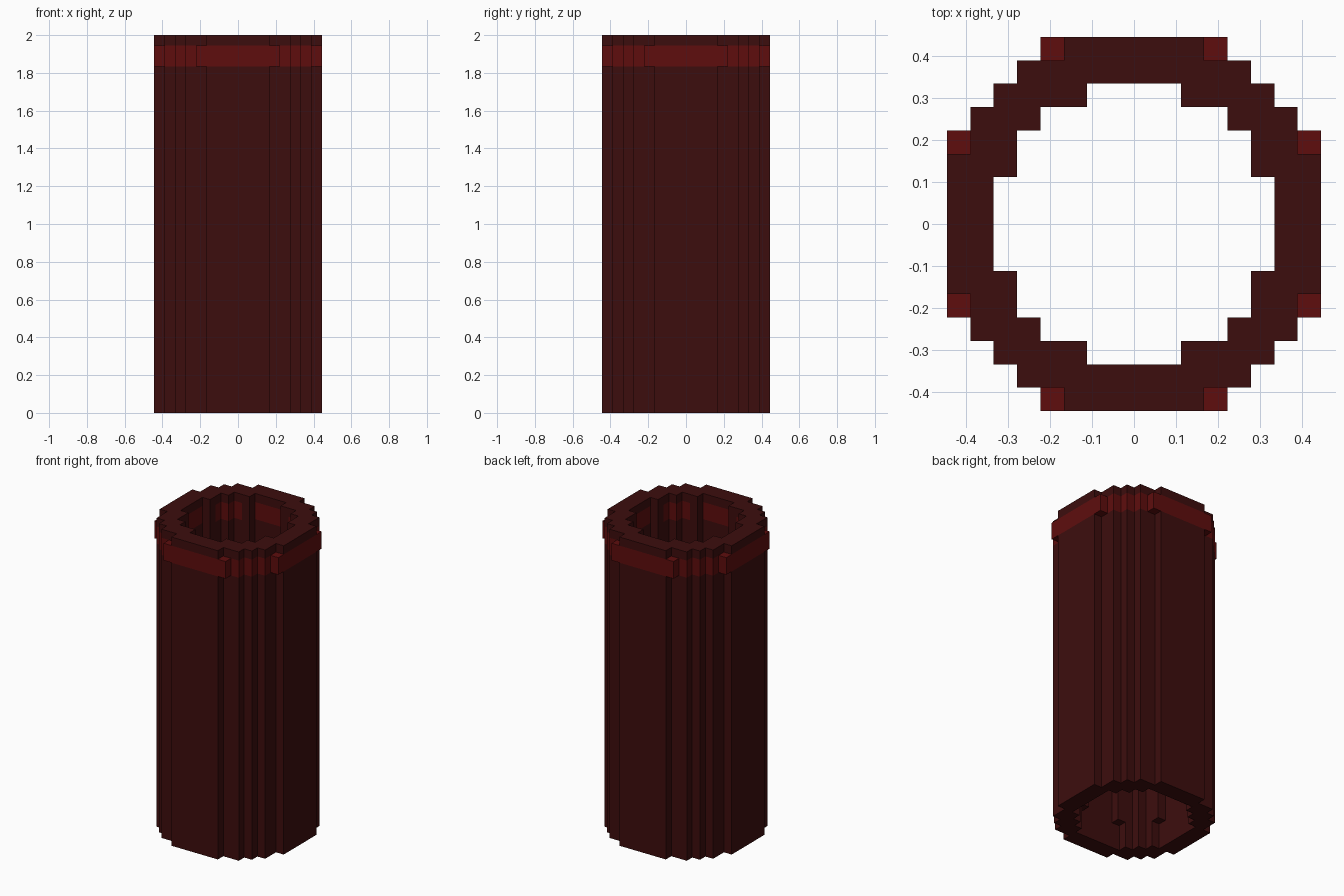
import bpy, bmesh

if "Cube" in bpy.data.objects:
    bpy.data.objects.remove(bpy.data.objects["Cube"])

U = 2 / 36                                  # block size: 16 x 16 x 36 blocks
OUTER = [8, 8, 8, 7, 7, 6, 5, 3]            # half width of the outside per row
INNER = [6, 6, 5, 5, 4, 2, 0, 0]            # half width of the bore per row
POSTS = {(2, 5), (5, 2)}                    # inner ribs, absent near the base
LUGS = {(3, 7), (7, 3)}                     # extra corners on the coloured band
LEVELS = [0, 3, 33, 35, 36]                 # base, shaft, band, rim


def solid(x, y, layer):
    if not 0 <= layer < 4:
        return False
    q = (x if x >= 0 else -x - 1, y if y >= 0 else -y - 1)
    if max(q) > 7:
        return False
    if q in LUGS:
        return layer == 2
    if q in POSTS:
        return layer > 0
    return INNER[q[1]] <= q[0] < OUTER[q[1]]


def colour(x, y, layer):
    q = (x if x >= 0 else -x - 1, y if y >= 0 else -y - 1)
    return 1 if layer == 2 and q not in POSTS else 0


def material(name, rgb):
    m = bpy.data.materials.new(name)
    m.diffuse_color = (*rgb, 1)
    m.use_nodes = True
    m.node_tree.nodes["Principled BSDF"].inputs["Base Color"].default_value = m.diffuse_color
    return m


bm = bmesh.new()


def face(points, mat):
    f = bm.faces.new([bm.verts.new((a * U, b * U, c * U)) for a, b, c in points])
    f.material_index = mat


# Hollow stepped tube: only exposed block sides become faces
for k in range(4):
    z0, z1 = LEVELS[k], LEVELS[k + 1]
    for x in range(-8, 8):
        for y in range(-8, 8):
            if not solid(x, y, k):
                continue
            m = colour(x, y, k)
            c = [(x, y), (x + 1, y), (x + 1, y + 1), (x, y + 1)]
            for i, (dx, dy) in enumerate([(0, -1), (1, 0), (0, 1), (-1, 0)]):
                if not solid(x + dx, y + dy, k):
                    a, b = c[i], c[(i + 1) % 4]
                    face([(*a, z0), (*b, z0), (*b, z1), (*a, z1)], m)
            if not solid(x, y, k + 1):
                face([(*p, z1) for p in c], m)
            if not solid(x, y, k - 1):
                face([(*p, z0) for p in reversed(c)], m)

bmesh.ops.remove_doubles(bm, verts=bm.verts[:], dist=0.001)
mesh = bpy.data.meshes.new("stepped_tube")
bm.to_mesh(mesh)
bm.free()
mesh.materials.append(material("dark maroon", (0.046, 0.004, 0.004)))
mesh.materials.append(material("deep red", (0.112, 0.004, 0.004)))
tube = bpy.data.objects.new("stepped_tube", mesh)
bpy.context.collection.objects.link(tube)
